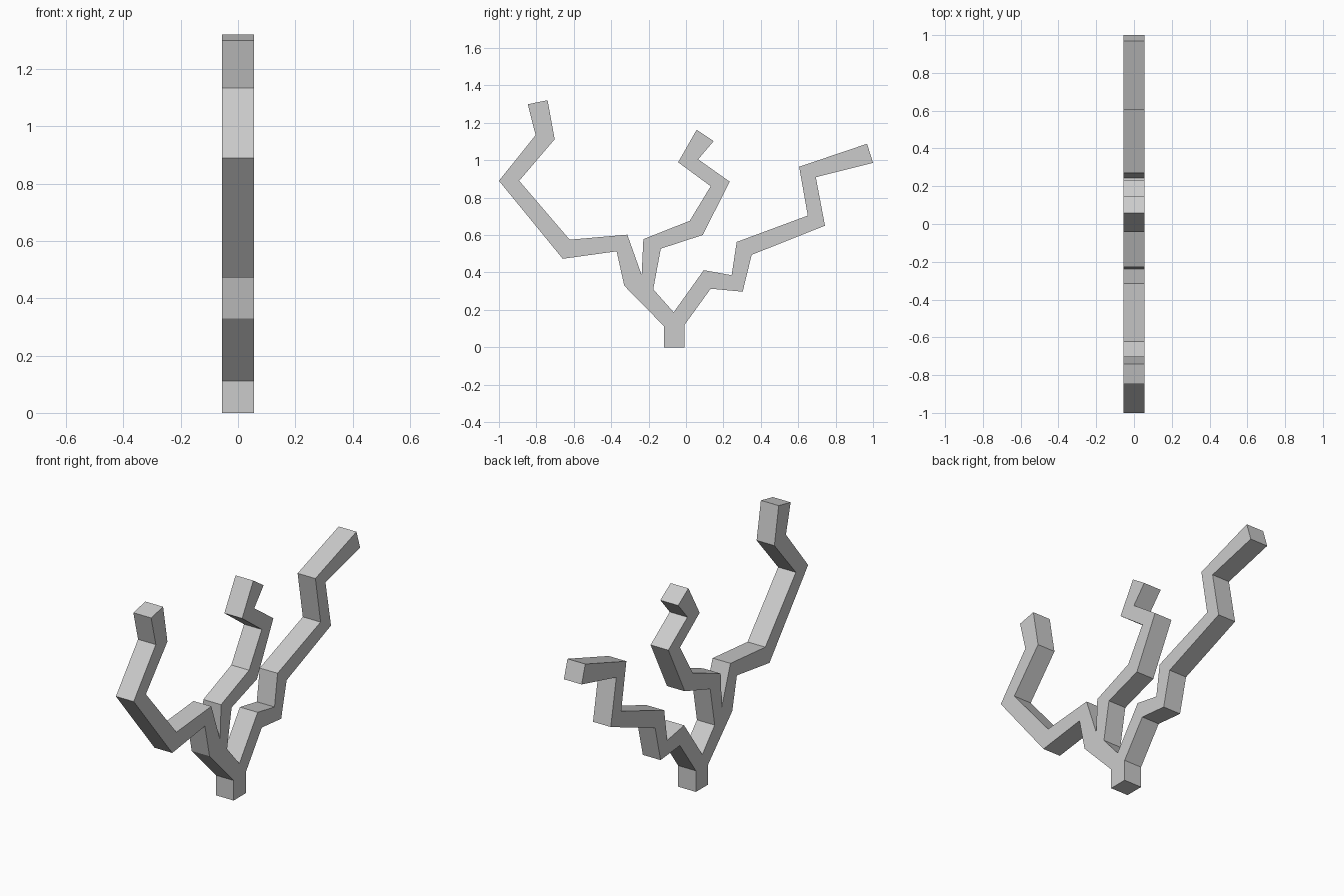
import bpy
import bmesh

if "Cube" in bpy.data.objects:
    bpy.data.objects.remove(bpy.data.objects["Cube"])

HALF_DEPTH = 0.055

# Side outline (y, z), walked counter-clockwise around trunk and branches
trunk_base = [(-0.117, 0), (-0.009, 0)]
rear_branch = [
    (-0.009, 0.118), (0.132, 0.313), (0.303, 0.297), (0.351, 0.494),
    (0.743, 0.65), (0.694, 0.909), (1.0, 0.986), (0.968, 1.088),
    (0.605, 0.965), (0.651, 0.704), (0.271, 0.563), (0.244, 0.385),
    (0.095, 0.412)]
lower_crotch = [(-0.066, 0.187)]
middle_branch = [
    (-0.175, 0.31), (-0.135, 0.527), (0.089, 0.6), (0.234, 0.885),
    (0.065, 1.005), (0.148, 1.102), (0.057, 1.163), (-0.042, 0.989),
    (0.132, 0.861), (0.02, 0.676), (-0.228, 0.578)]
upper_crotch = [(-0.237, 0.386)]
front_branch = [
    (-0.314, 0.602), (-0.622, 0.575), (-0.892, 0.89), (-0.702, 1.112),
    (-0.74, 1.321), (-0.846, 1.299), (-0.804, 1.134), (-1.0, 0.89),
    (-0.659, 0.473), (-0.371, 0.513), (-0.33, 0.329), (-0.117, 0.112)]


def extrude_outline(name, outline, half):
    """Closed flat-shaded slab from a (y, z) outline, centred on x = 0."""
    bm = bmesh.new()
    face = bm.faces.new([bm.verts.new((-half, y, z)) for y, z in outline])
    side = bmesh.ops.extrude_face_region(bm, geom=[face], use_keep_orig=True)
    verts = [g for g in side["geom"] if isinstance(g, bmesh.types.BMVert)]
    bmesh.ops.translate(bm, verts=verts, vec=(2 * half, 0, 0))
    bmesh.ops.recalc_face_normals(bm, faces=bm.faces)
    mesh = bpy.data.meshes.new(name)
    bm.to_mesh(mesh)
    bm.free()
    obj = bpy.data.objects.new(name, mesh)
    bpy.context.collection.objects.link(obj)
    return obj


# Trunk and its three branches as one continuous solid
extrude_outline("branching_trunk",
                trunk_base + rear_branch + lower_crotch + middle_branch
                + upper_crotch + front_branch, HALF_DEPTH)
